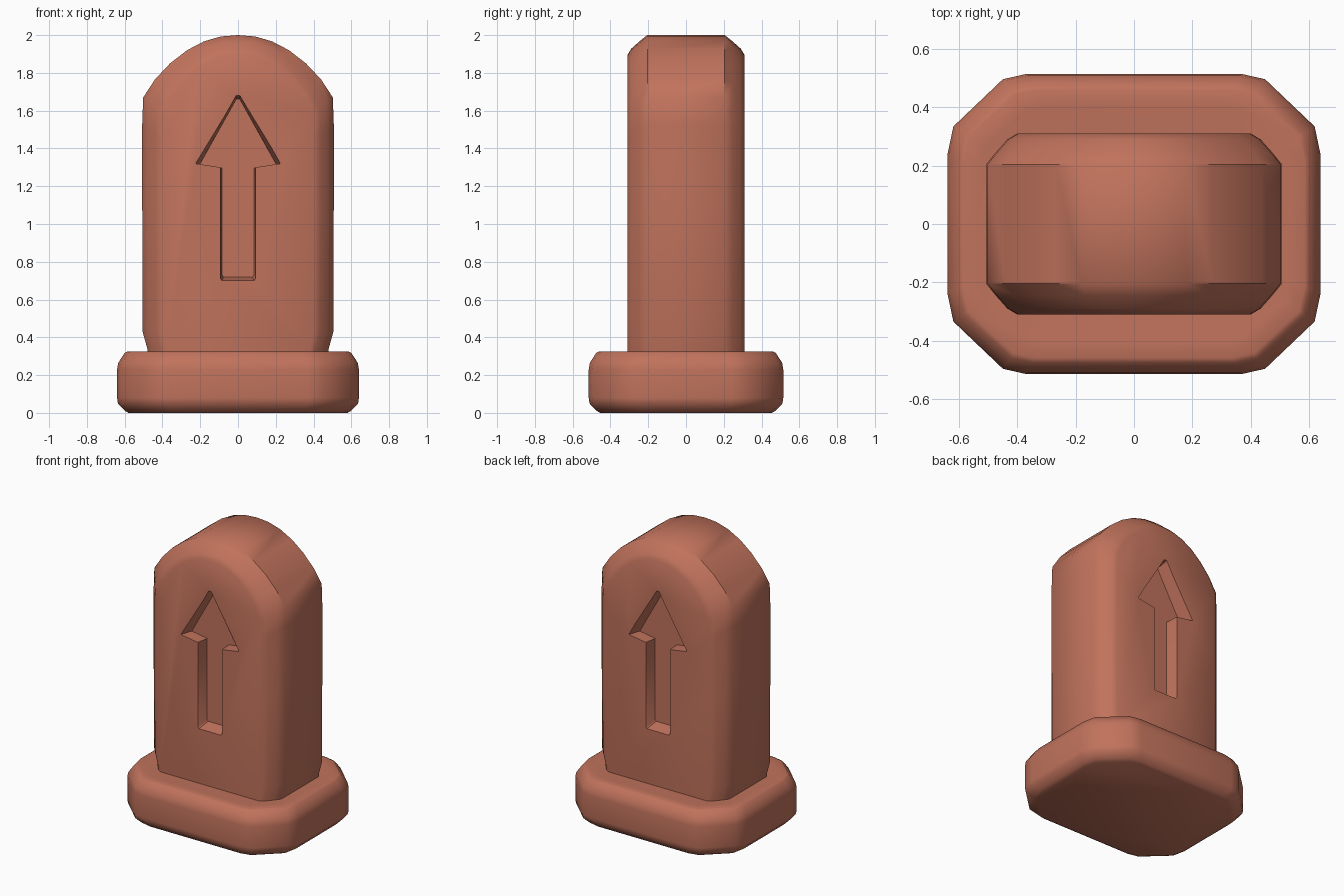
import bpy, bmesh, math

if "Cube" in bpy.data.objects:
    bpy.data.objects.remove(bpy.data.objects["Cube"])

clay = bpy.data.materials.new("terracotta")
clay.diffuse_color = (0.53, 0.17, 0.107, 1)
clay.use_nodes = True
clay.node_tree.nodes["Principled BSDF"].inputs["Base Color"].default_value = clay.diffuse_color


def loft(name, rings):
    """Closed skin through rings of equal point count."""
    bm = bmesh.new()
    vs = [[bm.verts.new(p) for p in r] for r in rings]
    n = len(vs[0])
    for a, b in zip(vs, vs[1:]):
        for i in range(n):
            j = (i + 1) % n
            bm.faces.new((a[i], a[j], b[j], b[i]))
    bm.faces.new(vs[0][::-1])
    bm.faces.new(vs[-1])
    bmesh.ops.recalc_face_normals(bm, faces=bm.faces)
    me = bpy.data.meshes.new(name)
    bm.to_mesh(me)
    bm.free()
    me.materials.append(clay)
    ob = bpy.data.objects.new(name, me)
    bpy.context.collection.objects.link(ob)
    return ob


def cut(target, cutter):
    m = target.modifiers.new("cut", 'BOOLEAN')
    m.operation, m.solver, m.object = 'DIFFERENCE', 'EXACT', cutter
    bpy.context.view_layer.objects.active = target
    bpy.ops.object.modifier_apply(modifier=m.name)
    bpy.data.objects.remove(cutter)


def smooth(ob, angle):
    bpy.ops.object.select_all(action='DESELECT')
    ob.select_set(True)
    bpy.context.view_layer.objects.active = ob
    bpy.ops.object.shade_smooth_by_angle(angle=math.radians(angle))


# plinth: rounded octagonal slab
quarter = [(0.64, 0.24), (0.62, 0.335), (0.45, 0.497), (0.37, 0.515)]
plan = (quarter + [(-x, y) for x, y in quarter[::-1]]
        + [(-x, -y) for x, y in quarter] + [(x, -y) for x, y in quarter[::-1]])
layers = [(0, 0.06), (0.012, 0.04), (0.05, 0.004), (0.08, 0), (0.23, 0),
          (0.265, 0.006), (0.318, 0.04), (0.325, 0.055), (0.32, 0.11)]
plinth = loft("plinth", [[(x * (1 - d / 0.64), y * (1 - d / 0.515), z) for x, y in plan]
                         for z, d in layers])
smooth(plinth, 50)

# arched slab, lofted from front to back with softened rims
half = [(0.475, 0.28), (0.48, 0.34), (0.505, 0.43), (0.507, 1.1), (0.507, 1.53), (0.502, 1.67),
        (0.44, 1.765), (0.36, 1.85), (0.27, 1.92), (0.18, 1.967), (0.09, 1.993)]
outline = half + [(0, 2.0)] + [(-x, z) for x, z in half[::-1]]
depths = [(-0.31, 0.105), (-0.29, 0.072), (-0.245, 0.032), (-0.205, 0)]
depths += [(-y, d) for y, d in depths[::-1]]
slab = loft("arched_slab", [[(x * (1 - d / 0.507), y, 0.28 + (z - 0.28) * (1 - d / 1.72))
                             for x, z in outline] for y, d in depths])

# arrow recesses on front and back
right = [(0.085, 0.70), (0.093, 0.71), (0.093, 1.30), (0.225, 1.32), (0.01, 1.68)]
arrow = right + [(-x, z) for x, z in right[::-1]]
for s in (-1, 1):
    rings = []
    for y, k in ((0.34, 1.03), (0.22, 0.9)):
        rings.append([(x * k, s * y, 1.2 + (z - 1.2) * (1 - (1 - k) * 0.4)) for x, z in arrow])
    cut(slab, loft("arrow_cutter", rings))

# small chips on the left corners
for s in (-1, 1):
    rings = [[(-0.485 + a * 0.12, s * (0.30 + a * 0.12 + b), z)
              for a, b, z in ((t, 0.1, 0.62), (t, 0.1, 0.80), (t, -0.045, 0.71))]
             for t in (-1, 1)]
    cut(slab, loft("chip_cutter", rings))
smooth(slab, 40)
